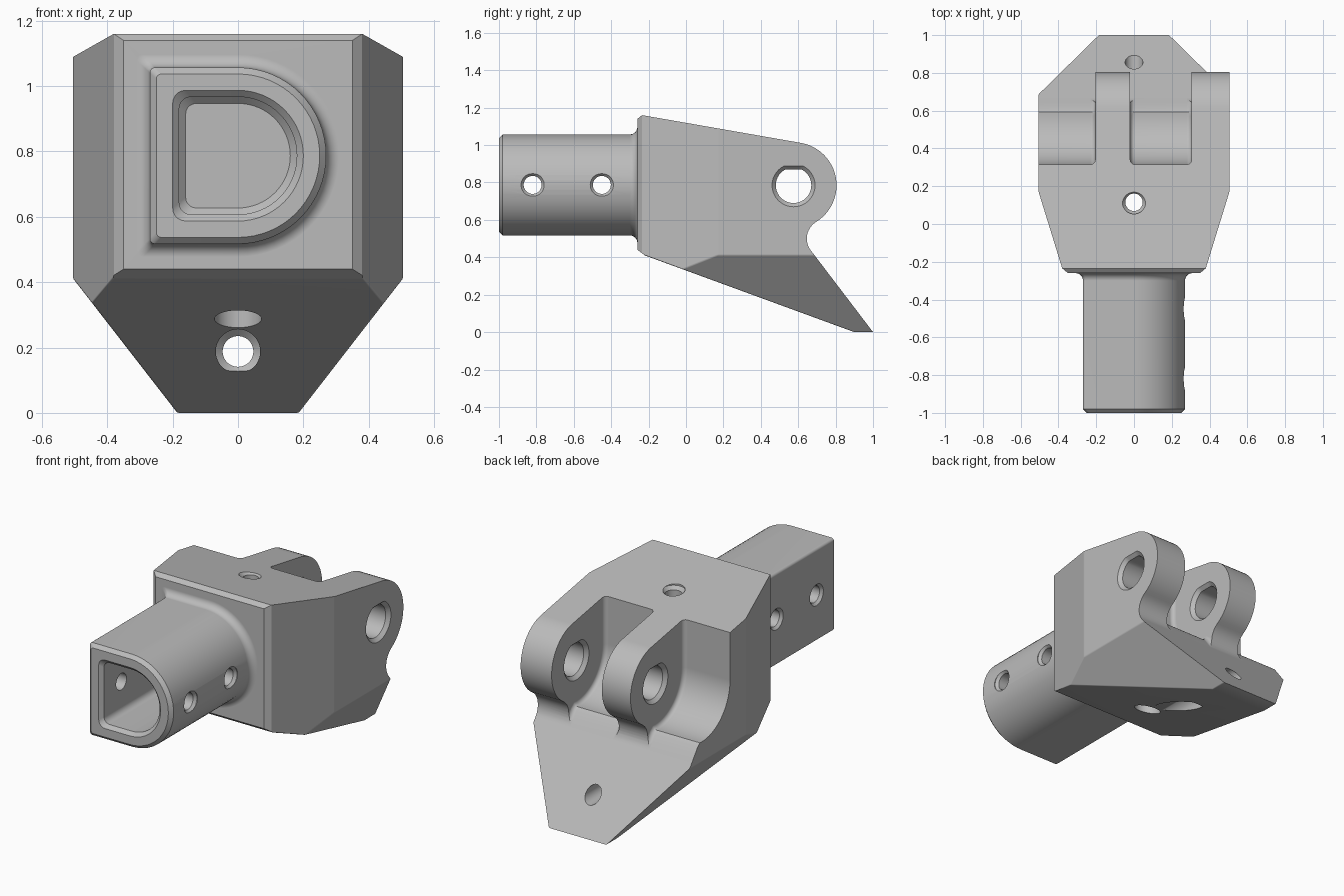
import bpy, bmesh, math
from mathutils import Vector

if "Cube" in bpy.data.objects:
    bpy.data.objects.remove(bpy.data.objects["Cube"])

grey = bpy.data.materials.new("plain_grey")
grey.diffuse_color = (0.5, 0.5, 0.5, 1)
grey.use_nodes = True
grey.node_tree.nodes["Principled BSDF"].inputs["Base Color"].default_value = grey.diffuse_color


def arc(cx, cy, r, a0, a1, n):
    return [(cx + r * math.cos(math.radians(a0 + (a1 - a0) * i / n)),
             cy + r * math.sin(math.radians(a0 + (a1 - a0) * i / n))) for i in range(n + 1)]


def loft(name, axis, shape, stations, centre=(0, 0), cap_bevel=0):
    """Sweep a 2D shape along an axis; stations are (position, scale)."""
    bm = bmesh.new()
    rings = []
    for t, s in stations:
        ring = []
        for u, v in shape:
            u, v = centre[0] + u * s, centre[1] + v * s
            ring.append(bm.verts.new({'x': (t, u, v), 'y': (u, t, v), 'z': (u, v, t)}[axis]))
        rings.append(ring)
    n = len(shape)
    for a, b in zip(rings, rings[1:]):
        for i in range(n):
            bm.faces.new((a[i], a[(i + 1) % n], b[(i + 1) % n], b[i]))
    caps = [bm.faces.new(rings[0]), bm.faces.new(rings[-1])]
    bmesh.ops.recalc_face_normals(bm, faces=bm.faces)
    if cap_bevel:
        edges = [e for f in caps for e in f.edges]
        bmesh.ops.bevel(bm, geom=edges, offset=cap_bevel, segments=4, profile=0.5,
                        affect='EDGES', clamp_overlap=False)
    me = bpy.data.meshes.new(name)
    bm.to_mesh(me)
    bm.free()
    me.materials.append(grey)
    ob = bpy.data.objects.new(name, me)
    bpy.context.collection.objects.link(ob)
    return ob


def combine(ob, other, op):
    mod = ob.modifiers.new("cut", 'BOOLEAN')
    mod.operation, mod.solver, mod.object = op, 'EXACT', other
    bpy.context.view_layer.objects.active = ob
    bpy.ops.object.modifier_apply(modifier=mod.name)
    bpy.data.objects.remove(other)


def mirrored(half):
    return half + [(-x, y) for x, y in reversed(half)]


PY, PZ = 0.575, 0.785      # hinge pin centre
circle = arc(0, 0, 1, 0, 360, 40)[:-1]

# hinge body: side profile trimmed by plan and front outlines
profile = [(-0.26, 0.44), (-0.26, 1.14), (-0.235, 1.16)]
profile += arc(PY, PZ, 0.23, 80, -58.4, 24)
profile += arc(0.75, 0.5, 0.104, 121.6, 218.3, 12)[1:]
profile += [(1.0, 0.0), (0.9, 0.0), (-0.22, 0.41)]
body = loft("hinge_adapter", 'x', profile, [(-0.6, 1), (0.6, 1)])
plan = mirrored([(0.302, -0.3), (0.38, -0.235), (0.505, 0.17), (0.505, 1.2)])
combine(body, loft("plan", 'z', plan, [(-0.2, 1), (1.4, 1)]), 'INTERSECT')
front = mirrored([(0.108, -0.1), (0.6, 0.534), (0.6, 1.3)])
combine(body, loft("front", 'y', front, [(-0.5, 1), (1.4, 1)]), 'INTERSECT')

# rounded underside and side edges
bm = bmesh.new()
bm.from_mesh(body.data)
bmesh.ops.remove_doubles(bm, verts=bm.verts, dist=0.0002)
bm.normal_update()
picked = []
for e in bm.edges:
    if len(e.link_faces) != 2 or e.calc_face_angle(0) < 0.1:
        continue
    mid = (e.verts[0].co + e.verts[1].co) / 2
    a, b = sorted((f.normal for f in e.link_faces), key=lambda k: abs(k.x))
    under = a.z < -0.9 and abs(a.x) < 0.02 and abs(b.x) > 0.3
    if mid.y > -0.2 and (under or abs(a.x) > 0.3):
        picked.append(e)
bmesh.ops.bevel(bm, geom=picked, offset=0.035, segments=4, profile=0.5,
                affect='EDGES', clamp_overlap=True)
bm.to_mesh(body.data)
bm.free()

# D-shaped plug with flared root and open socket
corner = 0.06
d_shape = arc(0, 0, 1, -90, 90, 32)
d_shape += arc(-1 + corner, 1 - corner, corner, 90, 180, 4)
d_shape += arc(-1 + corner, -1 + corner, corner, 180, 270, 4)
root = [(y, 0.31 - z) for y, z in arc(-0.3, 0, 0.04, 90, 0, 6)]
plug = loft("plug", 'y', d_shape, [(-1, 0.25), (-0.98, 0.27)] + root + [(-0.2, 0.31)], (0, 0.787))
combine(body, plug, 'UNION')
d_in = arc(0, 0, 1, -90, 90, 32) + arc(-0.8, 0.8, 0.2, 90, 180, 5) + arc(-0.8, -0.8, 0.2, 180, 270, 5)
socket = loft("socket", 'y', d_in, [(-1.02, 0.2), (-1, 0.2), (-0.98, 0.18), (-0.27, 0.18), (-0.25, 0.16)], (0, 0.787))
combine(body, socket, 'DIFFERENCE')

# two hinge slots
slot = [(0.315, 1.4)] + arc(PY, PZ, 0.26, 180, 274, 20)
slot += [(0.612, 0.511), (0.641, 0.472), (0.672, 0.431), (1.2, 0.6), (1.2, 1.4)]
for x0, x1 in ((-0.7, -0.205), (-0.02, 0.305)):
    combine(body, loft("slot", 'x', slot, [(x0, 1), (x1, 1)], cap_bevel=0.025), 'DIFFERENCE')

# flat-topped pin hole, chamfered at each lug face
pin_shape = [(u, min(v, 0.9)) for u, v in circle]
pin = [(-0.3, .115), (-0.205, .115), (-0.185, .095), (-0.04, .095), (-0.02, .115),
       (0.305, .115), (0.325, .095), (0.485, .095), (0.505, .115), (0.7, .115)]
combine(body, loft("pin", 'x', pin_shape, pin, (PY, PZ)), 'DIFFERENCE')

# cross holes in the plug
for y in (-0.82, -0.45):
    cross = [(-0.4, .062), (-0.27, .062), (-0.255, .048), (0.25, .048), (0.265, .062), (0.4, .062)]
    combine(body, loft("cross", 'x', circle, cross, (y, 0.787)), 'DIFFERENCE')

# counterbored screw holes: vertical through body, horizontal through lip
vertical = [(-0.1, .072), (0.45, .072), (0.47, .046), (1.08, .046), (1.1, .062), (1.4, .062)]
combine(body, loft("vertical", 'z', circle, vertical, (0, 0.115)), 'DIFFERENCE')
lip = [(-0.3, .068), (0.545, .068), (0.565, .047), (1.3, .047)]
combine(body, loft("lip", 'y', circle, lip, (0, 0.188)), 'DIFFERENCE')

# smooth shading
bpy.ops.object.select_all(action='DESELECT')
body.select_set(True)
bpy.context.view_layer.objects.active = body
bpy.ops.object.shade_smooth_by_angle(angle=math.radians(28))
mod = body.modifiers.new("weighted", 'WEIGHTED_NORMAL')
mod.keep_sharp = True
